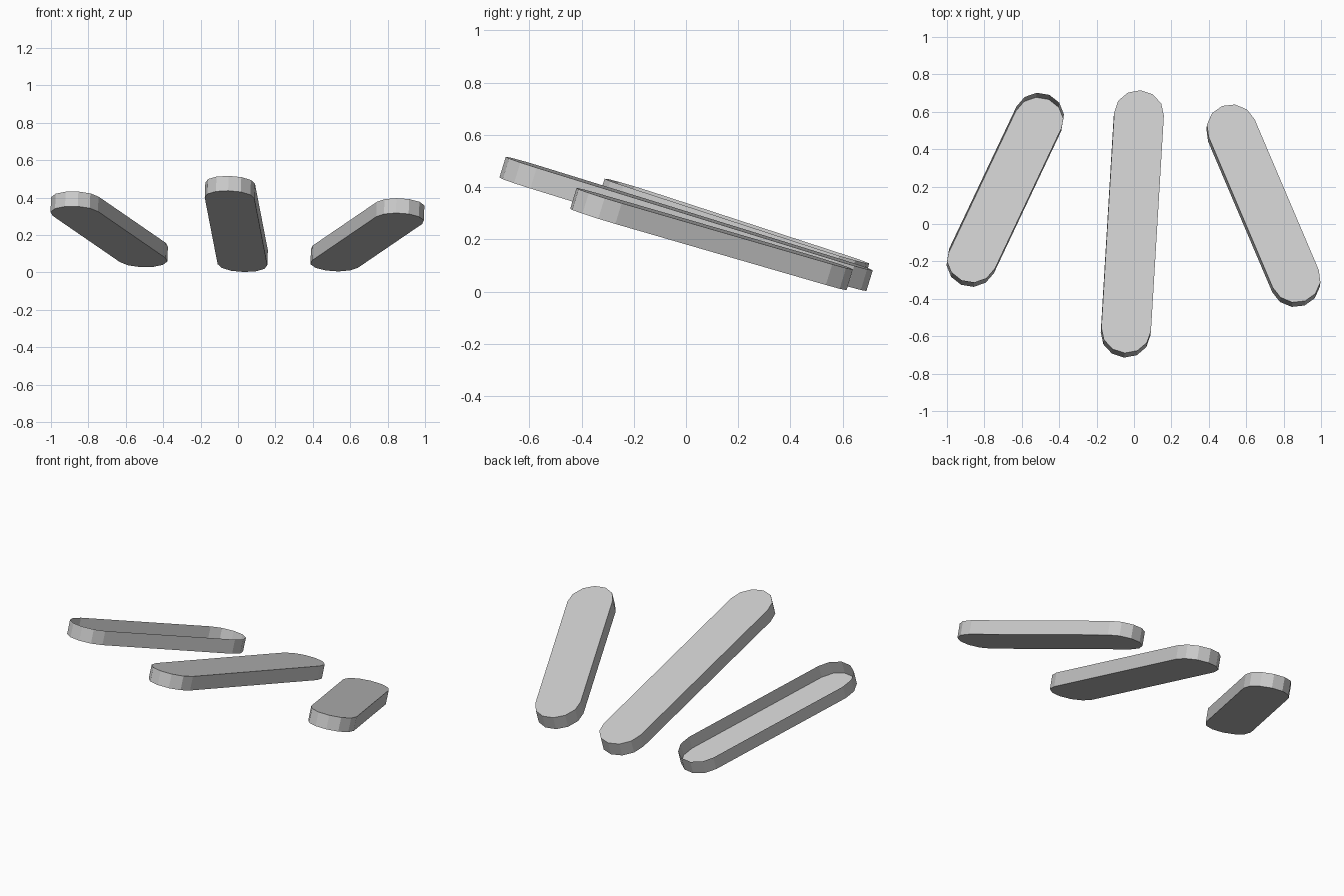
import bpy, bmesh, math
from mathutils import Vector

if "Cube" in bpy.data.objects:
    bpy.data.objects.remove(bpy.data.objects["Cube"])

SX, SY, C = -0.04, -0.307, 0.302      # shared sloping plane of the top faces
NORMAL = Vector((-SX, -SY, 1)).normalized()
RADIUS, THICK, SEGS = 0.133, 0.083, 6


def on_plane(x, y):
    return Vector((x, y, C + SX * x + SY * y))


def bar(name, front, back, open_top=False):
    """Round-ended slab lying in the sloping plane between two end centres."""
    a, b = on_plane(*front), on_plane(*back)
    axis = (b - a).normalized()
    side = axis.cross(NORMAL)
    outline = []
    for centre, start in ((b, 0), (a, math.pi)):
        for i in range(SEGS + 1):
            t = start + math.pi * i / SEGS
            outline.append(centre + RADIUS * (math.cos(t) * side + math.sin(t) * axis))
    bm = bmesh.new()
    top = [bm.verts.new(p) for p in outline]
    low = [bm.verts.new(p - NORMAL * THICK) for p in outline]
    n = len(outline)
    for i in range(n):
        j = (i + 1) % n
        bm.faces.new((low[i], low[j], top[j], top[i]))
    bm.faces.new(low[::-1])
    if not open_top:
        bm.faces.new(top)
    mesh = bpy.data.meshes.new(name)
    bm.to_mesh(mesh)
    bm.free()
    obj = bpy.data.objects.new(name, mesh)
    bpy.context.collection.objects.link(obj)
    return obj


# left bar is an open tray, the other two are closed slabs
bar("left_bar_tray", (-0.867, -0.185), (-0.507, 0.575), open_top=True)
bar("centre_bar", (-0.042, -0.563), (0.027, 0.588))
bar("right_bar", (0.865, -0.293), (0.522, 0.513))
